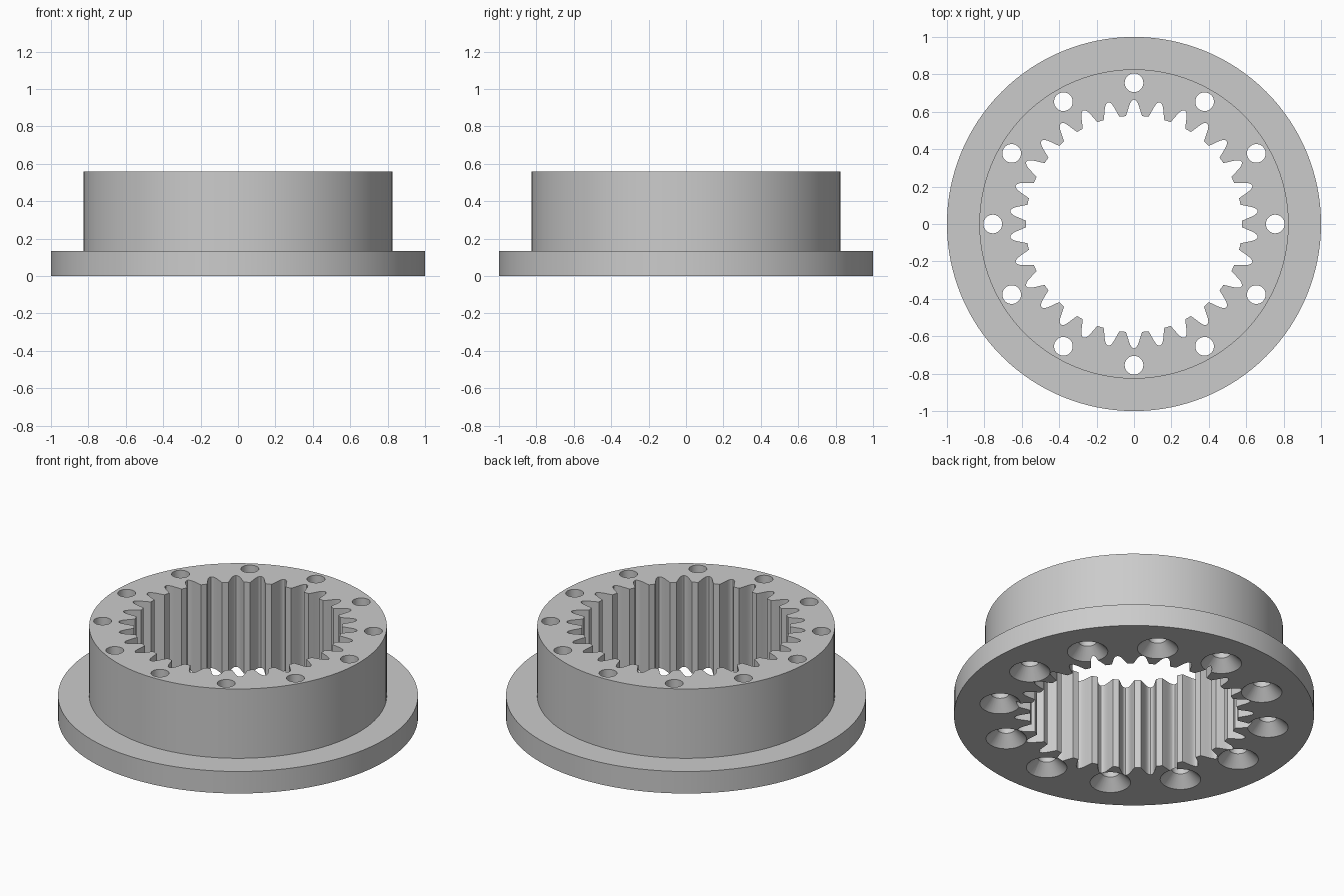
import bpy, bmesh
from math import sin, cos, pi, radians

cube = bpy.data.objects.get("Cube")
if cube:
    bpy.data.objects.remove(cube, do_unlink=True)

TEETH = 30
HOLES = 12
HEIGHT = 0.56
FLANGE = 0.135
SEGMENTS = 128

steel = bpy.data.materials.new("grey_steel")
steel.use_nodes = True
grey = (0.6, 0.6, 0.6, 1)
steel.diffuse_color = grey
steel.node_tree.nodes["Principled BSDF"].inputs["Base Color"].default_value = grey


def circle(radius, count, cx=0, cy=0):
    return [(cx + radius * cos(2 * pi * i / count),
             cy + radius * sin(2 * pi * i / count)) for i in range(count)]


def loft(bm, sections):
    """Closed solid through a stack of (outline, z) sections."""
    rings = [[bm.verts.new((x, y, z)) for x, y in outline] for outline, z in sections]
    n = len(rings[0])
    for low, high in zip(rings, rings[1:]):
        for i in range(n):
            j = (i + 1) % n
            bm.faces.new((low[i], low[j], high[j], high[i]))
    bm.faces.new(rings[0][::-1])
    bm.faces.new(rings[-1])


def make_object(name, bm):
    mesh = bpy.data.meshes.new(name)
    bm.normal_update()
    bm.to_mesh(mesh)
    bm.free()
    mesh.materials.append(steel)
    obj = bpy.data.objects.new(name, mesh)
    bpy.context.collection.objects.link(obj)
    return obj


def cut(target, cutter):
    """Subtract the cutter from the target, then drop the cutter."""
    cutter.hide_render = True
    mod = target.modifiers.new("cut", "BOOLEAN")
    mod.operation = "DIFFERENCE"
    mod.solver = "EXACT"
    mod.object = cutter
    bpy.ops.object.select_all(action="DESELECT")
    bpy.context.view_layer.objects.active = target
    target.select_set(True)
    bpy.ops.object.modifier_apply(modifier=mod.name)
    bpy.data.objects.remove(cutter, do_unlink=True)


# Flanged ring blank
bm = bmesh.new()
wide, narrow = circle(1, SEGMENTS), circle(0.827, SEGMENTS)
loft(bm, [(wide, 0), (wide, FLANGE), (narrow, FLANGE), (narrow, HEIGHT)])
ring = make_object("ring_gear", bm)

# Toothed bore: one rounded slot (radius, half width), repeated around
flank = [(0.577, 0.043), (0.592, 0.038), (0.608, 0.033), (0.625, 0.028),
         (0.642, 0.022), (0.655, 0.015), (0.662, 0.008)]
slot = [(r, -w) for r, w in flank] + [(0.665, 0)] + [(r, w) for r, w in flank[::-1]]
bore = []
for k in range(TEETH):
    a = pi / 2 + 2 * pi * k / TEETH
    bore += [(r * cos(a) - w * sin(a), r * sin(a) + w * cos(a)) for r, w in slot]
bm = bmesh.new()
loft(bm, [(bore, -0.1), (bore, HEIGHT + 0.1)])
cut(ring, make_object("bore_cutter", bm))

# Bolt holes, countersunk from below
bm = bmesh.new()
for k in range(HOLES):
    a = radians(360 / HOLES * k)
    x, y = 0.755 * cos(a), 0.755 * sin(a)
    hole = circle(0.05, 32, x, y)
    sink = circle(0.113, 32, x, y)
    loft(bm, [(sink, -0.05), (sink, 0), (hole, 0.063), (hole, HEIGHT + 0.1)])
cut(ring, make_object("hole_cutter", bm))

# Smooth curved walls, crisp rims
bpy.ops.object.shade_smooth_by_angle(angle=radians(30))
